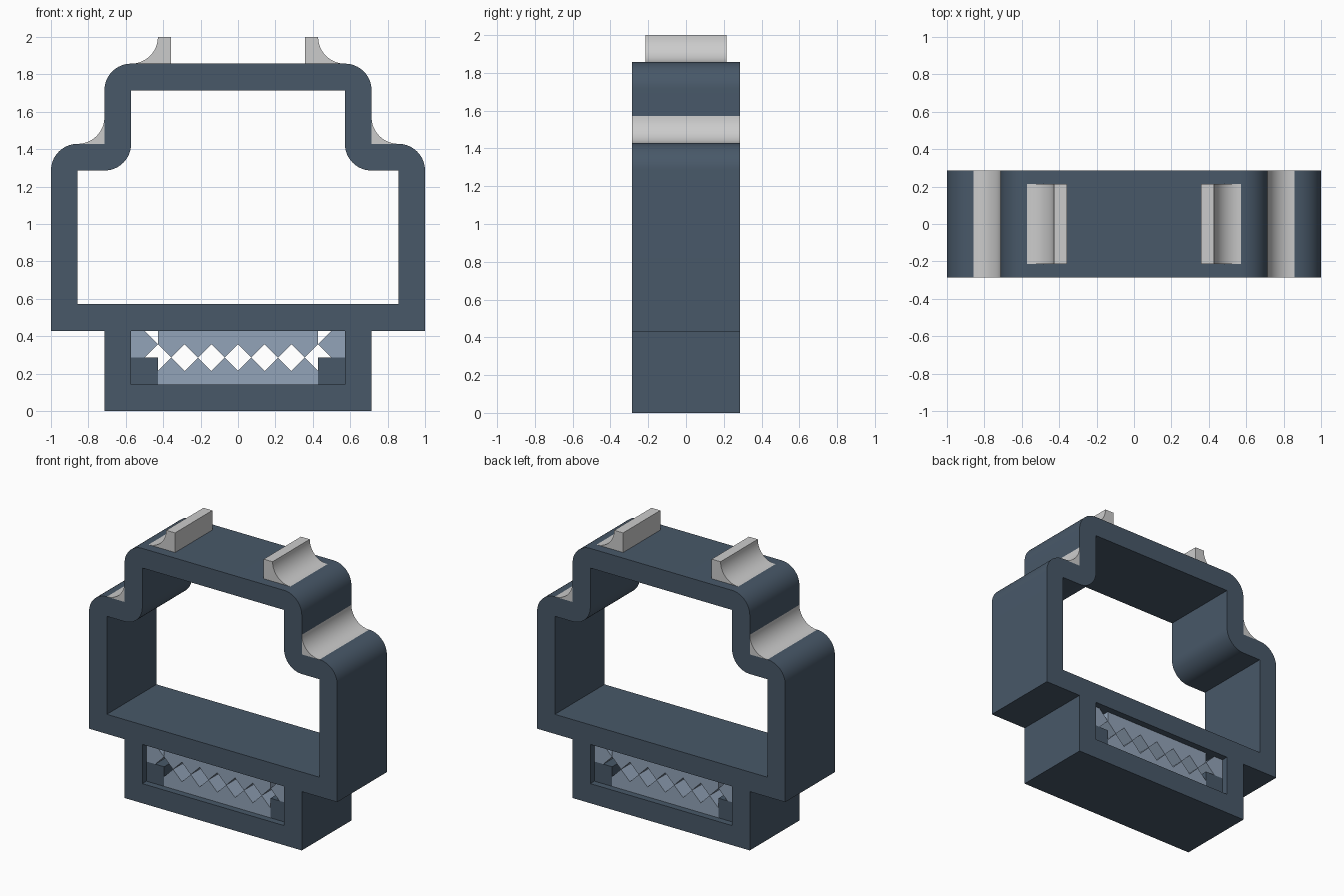
import bpy, bmesh, math
from mathutils import Matrix

if "Cube" in bpy.data.objects:
    bpy.data.objects.remove(bpy.data.objects["Cube"])

U = 1 / 7  # base module: the model is 14 x 14 x 4 modules


def material(name, rgb):
    m = bpy.data.materials.new(name)
    m.diffuse_color = (*rgb, 1)
    m.use_nodes = True
    m.node_tree.nodes["Principled BSDF"].inputs["Base Color"].default_value = m.diffuse_color
    return m


DARK = material("dark_slate", (0.065, 0.098, 0.14))
BLUE = material("pale_blue", (0.29, 0.37, 0.48))


def arc(cx, cz, a0, a1, r=1, n=16):
    """Points on an arc, angles in degrees."""
    pts = []
    for i in range(n + 1):
        a = math.radians(a0 + (a1 - a0) * i / n)
        pts.append((cx + r * math.cos(a), cz + r * math.sin(a)))
    return pts


def flip(pts):
    return [(-x, z) for x, z in reversed(pts)]


def symmetric(half):
    """Close a right-hand half profile with its mirror image."""
    return half + flip(half)


def prism(name, loops, half_depth, mat=None):
    """Filled front profile (with holes), extruded along y."""
    cu = bpy.data.curves.new(name, 'CURVE')
    cu.dimensions, cu.fill_mode, cu.extrude = '2D', 'BOTH', half_depth * U
    for pts in loops:
        s = cu.splines.new('POLY')
        s.points.add(len(pts) - 1)
        s.use_cyclic_u = True
        for p, (x, z) in zip(s.points, pts):
            p.co = (x * U, z * U, 0, 1)
    tmp = bpy.data.objects.new(name + "_profile", cu)
    bpy.context.collection.objects.link(tmp)
    me = bpy.data.meshes.new_from_object(
        tmp.evaluated_get(bpy.context.evaluated_depsgraph_get()))
    bpy.data.objects.remove(tmp)
    bm = bmesh.new()
    bm.from_mesh(me)
    bmesh.ops.remove_doubles(bm, verts=bm.verts, dist=1e-5)
    bmesh.ops.transform(bm, verts=bm.verts, matrix=Matrix.Rotation(math.pi / 2, 4, 'X'))
    bmesh.ops.recalc_face_normals(bm, faces=bm.faces)
    bm.to_mesh(me)
    bm.free()
    me.name = name
    me.materials.clear()
    if mat:
        me.materials.append(mat)
    ob = bpy.data.objects.new(name, me)
    bpy.context.collection.objects.link(ob)
    bpy.ops.object.select_all(action='DESELECT')
    ob.select_set(True)
    bpy.context.view_layer.objects.active = ob
    bpy.ops.object.shade_smooth_by_angle(angle=math.radians(30))
    return ob


def pair(name, pts, half_depth, mat=None):
    prism(name + "_right", [pts], half_depth, mat)
    prism(name + "_left", [flip(pts)], half_depth, mat)


# Stepped frame with a large opening above and a slot in the base
outer = symmetric([(5, 0), (5, 3), (7, 3)] + arc(6, 9, 0, 90)
                  + [(5, 10)] + arc(4, 12, 0, 90))
window = symmetric([(6, 4), (6, 9)] + arc(5, 10, 270, 180) + [(4, 12)])
slot = symmetric([(4, 1), (4, 3)])
prism("frame", [outer, window, slot], 2, DARK)

# Concave fillets on the shoulders and upright clips on top
pair("shoulder_fillet", [(5, 10)] + arc(6, 11, 270, 180), 2)
pair("top_clip", [(2.5, 14), (2.5, 13)] + arc(4, 14, 270, 180), 1.5)

# Slot contents: interlocking tooth rows, side teeth and corner blocks
D = 5 / 3
steps = [(-3 + 0.5 * i, i % 2) for i in range(13)]
prism("lower_teeth", [[(3, 1), (-3, 1)] + [(x, 1.5 + 0.5 * t) for x, t in steps]], D, BLUE)
prism("upper_teeth", [[(3, 3), (-3, 3)] + [(x, 2.5 - 0.5 * t) for x, t in steps]], D, BLUE)
pair("side_tooth", [(4, 2), (4, 3), (3.5, 3), (3, 2.5), (3.5, 2)], D, BLUE)
pair("corner_block", [(3, 1), (4, 1), (4, 2), (3, 2)], D, DARK)
